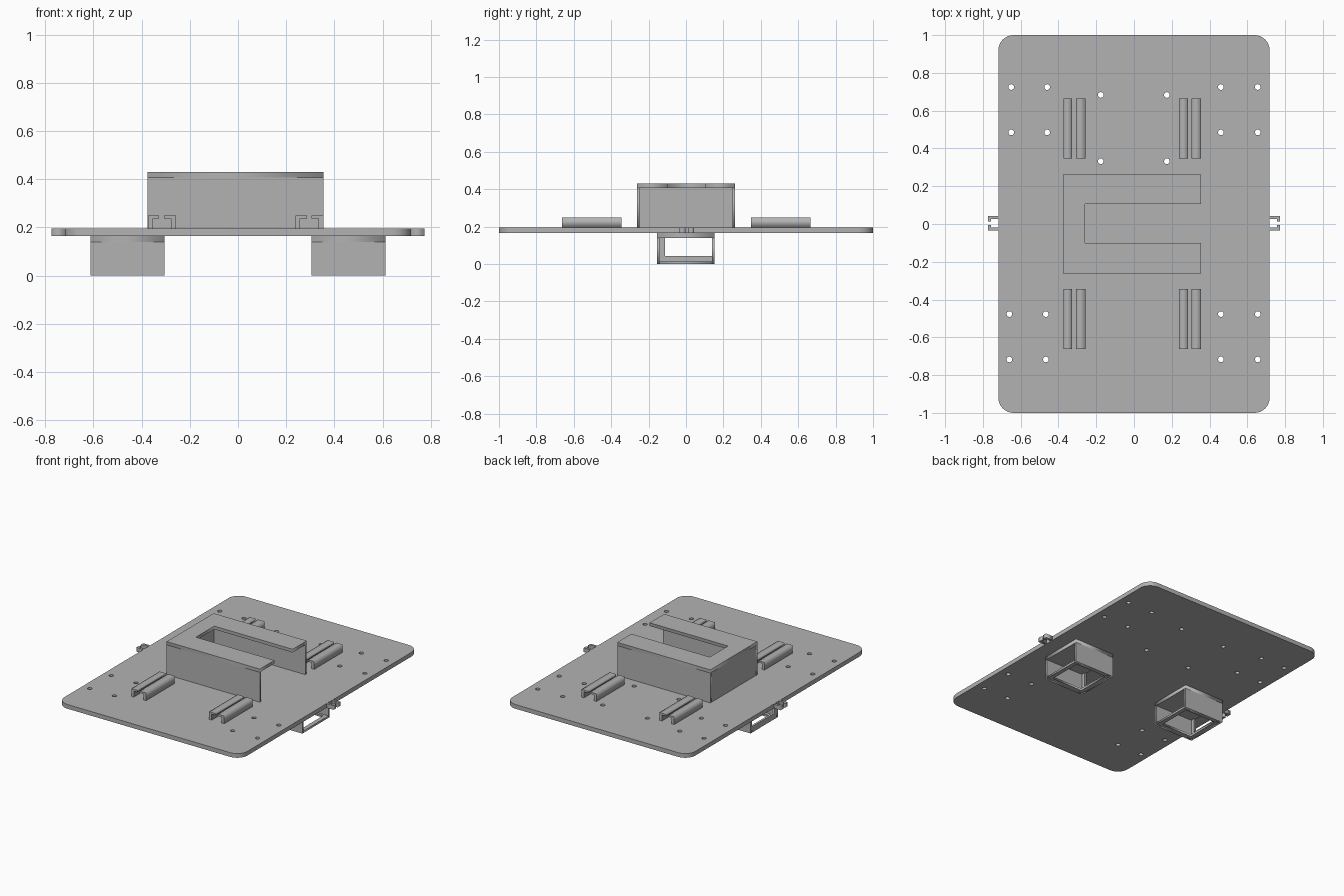
import bpy
import math
from mathutils import Matrix

cube = bpy.data.objects.get("Cube")
if cube:
    bpy.data.objects.remove(cube, do_unlink=True)

grey = bpy.data.materials.new("plain grey")
grey.use_nodes = True
colour = (0.45, 0.45, 0.45, 1)
grey.diffuse_color = colour
grey.node_tree.nodes["Principled BSDF"].inputs["Base Color"].default_value = colour

# Columns: profile u, profile v, extrusion direction
FRAMES = {
    "z": Matrix(((1, 0, 0), (0, 1, 0), (0, 0, 1))),
    "y": Matrix(((1, 0, 0), (0, 0, -1), (0, 1, 0))),
    "x": Matrix(((0, 0, 1), (1, 0, 0), (0, 1, 0))),
}


def rect(u0, u1, v0, v1):
    return [(u0, v0), (u1, v0), (u1, v1), (u0, v1)]


def circle(u, v, r, n=20):
    return [(u + r * math.cos(2 * math.pi * i / n), v + r * math.sin(2 * math.pi * i / n))
            for i in range(n)]


def rounded_rect(w, h, r, n=8):
    pts = []
    for k, (sx, sy) in enumerate([(1, 1), (-1, 1), (-1, -1), (1, -1)]):
        for i in range(n + 1):
            a = math.pi / 2 * (k + i / n)
            pts.append((sx * (w - r) + r * math.cos(a), sy * (h - r) + r * math.sin(a)))
    return pts


def slab(name, axis, low, high, outline, holes=()):
    """Extrude a flat outline, with holes, between two positions on an axis."""
    curve = bpy.data.curves.new(name, "CURVE")
    curve.dimensions = "2D"
    curve.fill_mode = "BOTH"
    curve.extrude = (high - low) / 2
    for loop in [outline, *holes]:
        spline = curve.splines.new("POLY")
        spline.points.add(len(loop) - 1)
        for point, (u, v) in zip(spline.points, loop):
            point.co = (u, v, 0, 1)
        spline.use_cyclic_u = True
    obj = bpy.data.objects.new(name, curve)
    bpy.context.collection.objects.link(obj)
    middle = (low + high) / 2
    frame = FRAMES[axis]
    obj.matrix_world = Matrix.Translation(frame.col[2] * (-middle if axis == "y" else middle)) @ frame.to_4x4()
    bpy.ops.object.select_all(action="DESELECT")
    obj.select_set(True)
    bpy.context.view_layer.objects.active = obj
    bpy.ops.object.convert(target="MESH")
    obj = bpy.context.object
    obj.name = name
    obj.data.materials.clear()
    obj.data.materials.append(grey)
    return obj


# Base plate with screw holes
BOTTOM, TOP = 0.165, 0.195
spots = [(x, y) for x in (-0.65, -0.46, 0.46, 0.655) for y in (0.725, 0.485)]
spots += [(x, y) for x in (-0.66, -0.467, 0.46, 0.655) for y in (-0.477, -0.717)]
spots += [(x, y) for x in (-0.176, 0.174) for y in (0.683, 0.332)]
slab("base_plate", "z", BOTTOM, TOP, rounded_rect(0.718, 1, 0.08),
     [circle(x, y, 0.015) for x, y in spots])

# Cover: slotted lid, two side walls and one end wall; open at +x
X0, X1, HALF, LID, HIGH = -0.375, 0.355, 0.263, 0.407, 0.43
slab("cover_lid", "z", LID, HIGH,
     [(X0, -HALF), (X1, -HALF), (X1, -0.1), (-0.26, -0.1),
      (-0.26, 0.105), (X1, 0.105), (X1, HALF), (X0, HALF)])
for side, y in (("front", -HALF), ("back", HALF - 0.015)):
    slab("cover_wall_" + side, "y", y, y + 0.015, rect(X0, X1, TOP, LID))
slab("cover_end_wall", "x", X0, X0 + 0.015, rect(0.015 - HALF, HALF - 0.015, TOP, LID))


# Rails: facing pairs of hooked strips
def rail_profile(outer, inner):
    leg = outer + math.copysign(0.02, inner - outer)
    return [(outer, TOP), (outer, 0.25), (inner, 0.25), (inner, 0.237), (leg, 0.237), (leg, TOP)]


for end, y0, y1 in (("front", -0.663, -0.345), ("back", 0.347, 0.665)):
    for i, (outer, inner) in enumerate([(-0.373, -0.328), (-0.257, -0.308),
                                        (0.238, 0.287), (0.355, 0.305)]):
        slab(f"rail_{end}_{i + 1}", "y", y0, y1, rail_profile(outer, inner))

# Edge clips: facing hooks on both sides of the plate
for side, s in (("left", 1), ("right", -1)):
    for end, y, d in (("back", 0.042, -1), ("front", -0.034, 1)):
        slab(f"clip_{side}_{end}", "z", BOTTOM, TOP,
             [(s * 0.715, y), (s * 0.773, y), (s * 0.773, y + d * 0.03), (s * 0.757, y + d * 0.03),
              (s * 0.757, y + d * 0.015), (s * 0.715, y + d * 0.015)])

# Sleeves below the plate: open underneath, wide mouth at +x, smaller window at -x
Y0, Y1, T = -0.155, 0.152, 0.014
for side, x0, x1 in (("left", 0.305, 0.613), ("right", -0.613, -0.305)):
    part = "sleeve_" + side
    slab(part + "_roof", "z", 0.14, BOTTOM, rect(x0, x1, Y0, Y1))
    for end, y in (("front", Y0), ("back", Y1 - T)):
        slab(f"{part}_wall_{end}", "y", y, y + T, rect(x0, x1, 0, 0.14))
    slab(part + "_floor_frame", "z", 0, T, rect(x0 + T, x1, Y0 + T, Y1 - T),
         [rect(x0 + 0.04, x1 - 0.03, Y0 + 0.04, Y1 - 0.03)])
    slab(part + "_window_wall", "x", x0, x0 + T,
         [(Y0 + T, 0), (Y1 - T, 0), (Y1 - T, 0.042), (-0.113, 0.042), (-0.113, 0.14), (Y0 + T, 0.14)])
